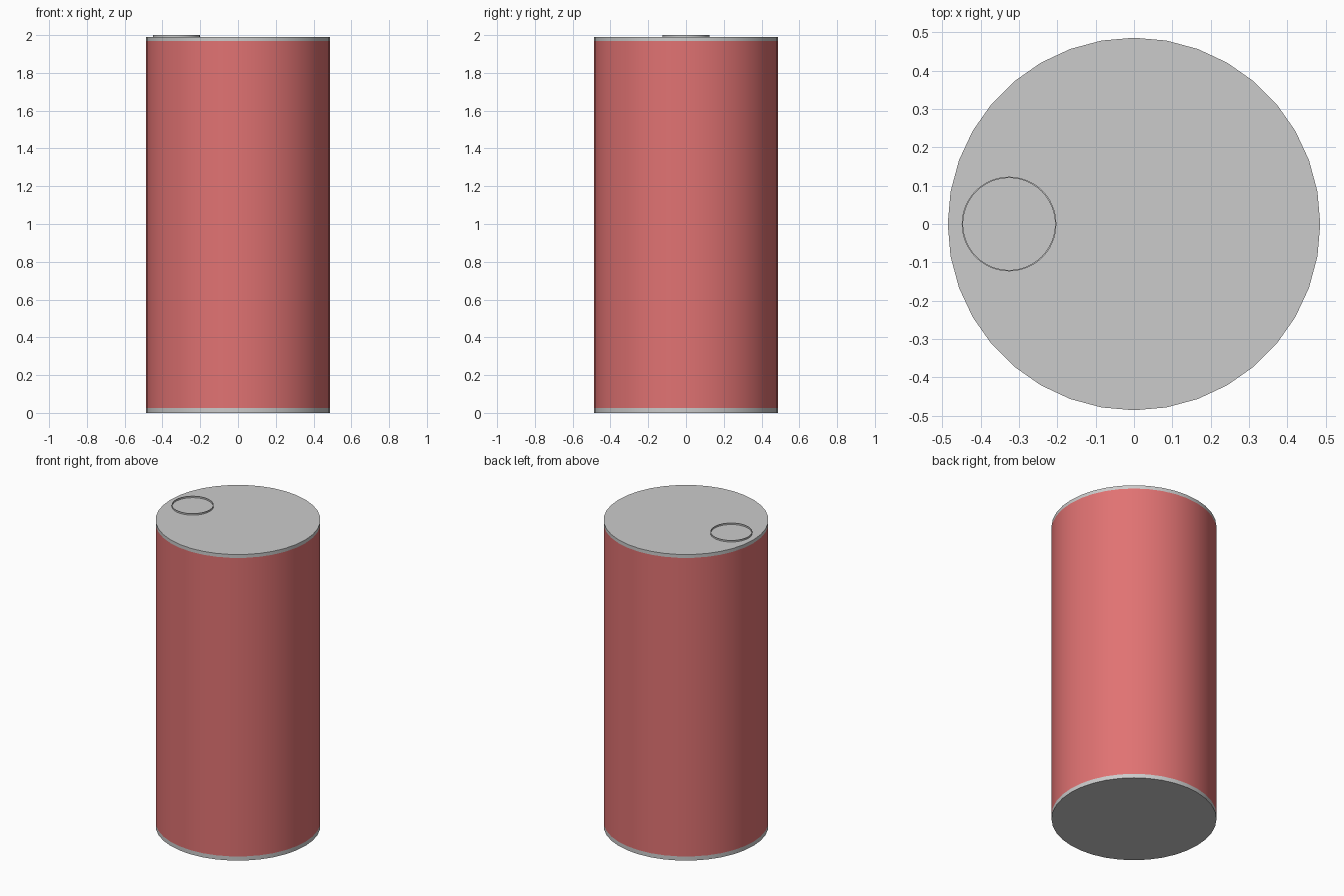
import bpy, math

if "Cube" in bpy.data.objects:
    bpy.data.objects.remove(bpy.data.objects["Cube"])

SIDES = 36
R = 0.486


def paint(obj, name, color):
    mat = bpy.data.materials.new(name)
    mat.diffuse_color = color
    mat.use_nodes = True
    mat.node_tree.nodes["Principled BSDF"].inputs["Base Color"].default_value = mat.diffuse_color
    obj.data.materials.append(mat)


def smooth(obj):
    bpy.ops.object.select_all(action='DESELECT')
    obj.select_set(True)
    bpy.context.view_layer.objects.active = obj
    bpy.ops.object.shade_smooth_by_angle(angle=math.radians(30))


def drum(name, z0, z1):
    # 36-sided cylinder with a vertex on the x axis
    bpy.ops.mesh.primitive_cylinder_add(vertices=SIDES, radius=R, depth=z1 - z0,
                                        location=(0, 0, (z0 + z1) / 2))
    obj = bpy.context.object
    obj.name = name
    smooth(obj)
    return obj


def thin_ring(name, centre, r_in, r_out, z0, z1, sides=48):
    # rectangular section swept around a circle
    section = [(r_in, z0), (r_out, z0), (r_out, z1), (r_in, z1)]
    verts, faces = [], []
    for i in range(sides):
        a = 2 * math.pi * i / sides
        verts += [(centre[0] + r * math.cos(a), centre[1] + r * math.sin(a), z)
                  for r, z in section]
        j = (i + 1) % sides
        for k in range(4):
            m = (k + 1) % 4
            faces.append((4 * i + k, 4 * j + k, 4 * j + m, 4 * i + m))
    mesh = bpy.data.meshes.new(name)
    mesh.from_pydata(verts, [], faces)
    obj = bpy.data.objects.new(name, mesh)
    bpy.context.collection.objects.link(obj)
    # faces wind inward for this section order, so turn them outward
    mesh.flip_normals()
    smooth(obj)
    return obj


# Grey base, red body and grey lid
drum("base_rim", 0.0, 0.027)
body = drum("can_body", 0.027, 1.968)
paint(body, "red_paint", (0.75, 0.17, 0.17, 1))
drum("lid", 1.968, 1.99)

# Thin raised ring marking the opening on the lid
thin_ring("opening_ring", (-0.326, 0.0), 0.120, 0.1235, 1.985, 2.0)
